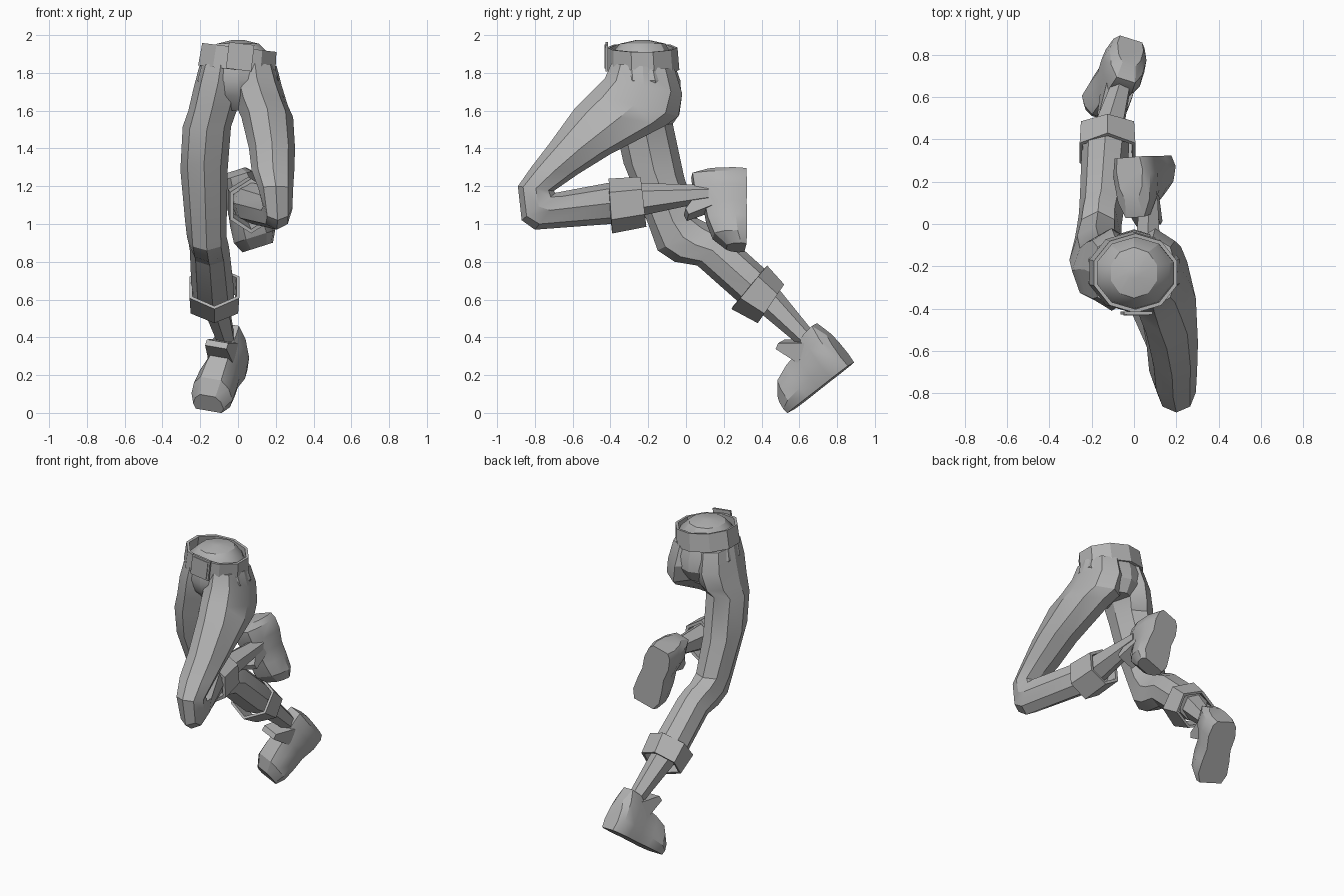
import bpy, bmesh, math
from mathutils import Vector, Matrix

if "Cube" in bpy.data.objects:
    bpy.data.objects.remove(bpy.data.objects["Cube"], do_unlink=True)

grey = bpy.data.materials.new("plain grey")
grey.use_nodes = True
COLOUR = (0.45, 0.45, 0.45, 1)
grey.diffuse_color = COLOUR
grey.node_tree.nodes["Principled BSDF"].inputs["Base Color"].default_value = COLOUR


def finish(name, bm, smooth=True):
    bmesh.ops.recalc_face_normals(bm, faces=bm.faces)
    mesh = bpy.data.meshes.new(name)
    bm.to_mesh(mesh)
    bm.free()
    mesh.materials.append(grey)
    ob = bpy.data.objects.new(name, mesh)
    bpy.context.collection.objects.link(ob)
    bpy.ops.object.select_all(action='DESELECT')
    ob.select_set(True)
    bpy.context.view_layer.objects.active = ob
    if smooth:
        bpy.ops.object.shade_smooth_by_angle(angle=math.radians(28))
    return ob


def bridge(bm, loops, caps=True):
    for a, b in zip(loops, loops[1:]):
        n = len(a)
        for i in range(n):
            j = (i + 1) % n
            bm.faces.new((a[i], a[j], b[j], b[i]))
    if caps:
        bm.faces.new(loops[0])
        bm.faces.new(loops[-1])


# each ring: centre x, half width, front (y, z), back (y, z)
def loft(name, rings, sides=8, wall=0, matrix=None):
    bm = bmesh.new()
    loops = []
    for cx, w, front, back in rings:
        f, b = Vector((cx, *front)), Vector((cx, *back))
        mid, half = (f + b) / 2, (f - b) / 2
        loop = []
        for i in range(sides):
            t = math.tau * i / sides
            loop.append(bm.verts.new(mid + half * math.cos(t) + Vector((w * math.sin(t), 0, 0))))
        loops.append(loop)
    bridge(bm, loops, caps=not wall)
    if matrix:
        bm.transform(matrix)
    ob = finish(name, bm, smooth=not wall)
    if wall:
        mod = ob.modifiers.new("wall", 'SOLIDIFY')
        mod.thickness = wall
        mod.offset = -1
    return ob


# hips, with a shallow dome closing the waist
def level(w, front, back, z):
    return (0, w, (front, z), (back, z))


loft("hips", [level(.03, -.26, -.20, 1.975), level(.115, -.35, -.11, 1.955),
              level(.175, -.395, -.075, 1.90), level(.205, -.41, -.055, 1.83),
              level(.225, -.415, -.03, 1.76), level(.19, -.39, -.025, 1.68),
              level(.09, -.31, -.07, 1.60)], sides=10)

# belt leans towards the left hip
lean = Matrix.Translation((0, 0, 1.875)) @ Matrix.Rotation(.12, 4, 'Y') @ Matrix.Translation((0, 0, -1.875))
loft("belt", [level(.208, -.42, -.045, 1.935), level(.216, -.42, -.035, 1.815)],
     sides=10, wall=.018, matrix=lean)


def plate(name, size, centre):
    bm = bmesh.new()
    bmesh.ops.create_cube(bm, size=1)
    bm.transform(lean @ Matrix.Translation(centre) @ Matrix.Diagonal((*size, 1)))
    return finish(name, bm, smooth=False)


plate("buckle_frame", (.135, .014, .14), (.01, -.42, 1.887))
plate("buckle_face", (.11, .014, .115), (.01, -.425, 1.887))

# raised left leg, bent at the knee
loft("left_trouser", [
    (.09, .115, (-.395, 1.85), (-.06, 1.82)),
    (.10, .132, (-.43, 1.77), (-.02, 1.69)),
    (.125, .138, (-.51, 1.69), (-.04, 1.57)),
    (.155, .137, (-.59, 1.61), (-.11, 1.52)),
    (.18, .122, (-.72, 1.43), (-.40, 1.37)),
    (.185, .113, (-.82, 1.30), (-.57, 1.265)),
    (.20, .092, (-.89, 1.20), (-.70, 1.175)),
    (.21, .078, (-.87, 1.02), (-.69, 1.165)),
    (.205, .082, (-.80, .97), (-.64, 1.175)),
    (.075, .095, (-.40, 1.0), (-.40, 1.22)),
    (.06, .10, (-.29, 1.02), (-.29, 1.21))])
loft("left_cuff", [(.07, .13, (-.39, .95), (-.41, 1.24)),
                   (.055, .125, (-.21, .985), (-.24, 1.25))], sides=6, wall=.022)
loft("left_shank", [(.06, .085, (-.30, 1.03), (-.30, 1.22)),
                    (.07, .048, (.12, 1.12), (.12, 1.205))], sides=6)

# trailing right leg
loft("right_trouser", [
    (-.09, .115, (-.395, 1.85), (-.06, 1.82)),
    (-.105, .13, (-.41, 1.75), (-.02, 1.69)),
    (-.135, .128, (-.39, 1.62), (-.035, 1.58)),
    (-.165, .128, (-.37, 1.50), (-.07, 1.53)),
    (-.18, .125, (-.33, 1.32), (-.01, 1.25)),
    (-.17, .11, (-.20, 1.0), (.06, 1.03)),
    (-.165, .105, (-.15, .86), (.12, 1.0)),
    (-.155, .105, (-.06, .80), (.16, .98)),
    (-.15, .105, (.06, .78), (.22, .94)),
    (-.135, .112, (.28, .585), (.425, .755)),
    (-.13, .108, (.37, .54), (.48, .68))])
loft("right_cuff", [(-.125, .152, (.24, .55), (.43, .78)),
                    (-.125, .145, (.38, .475), (.52, .68))], sides=6, wall=.018)
loft("right_shank", [(-.125, .08, (.38, .54), (.48, .67)),
                     (-.06, .05, (.62, .34), (.69, .41))], sides=6)


# shoes: flat sole along local x, heel at the origin, z away from the sole
SHOE = [(-.005, .065, .20), (.025, .092, .285), (.10, .107, .275), (.19, .095, .22),
        (.27, .108, .205), (.36, .115, .17), (.42, .085, .10)]


def shoe(side, heel, toe, up):
    x = (Vector(toe) - Vector(heel)).normalized()
    y = Vector(up).cross(x).normalized()
    z = x.cross(y)
    place = Matrix((x, y, z)).transposed().to_4x4()
    place.translation = heel
    bm = bmesh.new()
    loops = []
    for s, w, h in SHOE:
        half = [(w * .85, 0), (w, h * .3), (w * .85, h * .72), (w * .5, h)]
        outline = half + [(-a, b) for a, b in reversed(half)]
        loops.append([bm.verts.new((s, a, b)) for a, b in outline])
    bridge(bm, loops)
    bm.transform(place)
    finish(side + "_shoe", bm)
    # tongue flaring away from the instep
    bm = bmesh.new()
    loops = []
    for s, h, w, t in ((.15, .20, .07, .055), (.245, .315, .06, .016)):
        loops.append([bm.verts.new(p) for p in (
            (s - t, -w, h + t / 2), (s - t, w, h + t / 2), (s + t, w, h - t / 2), (s + t, -w, h - t / 2))])
    bridge(bm, loops)
    bm.transform(place)
    finish(side + "_tongue", bm, smooth=False)


shoe("left", (-.025, .315, 1.275), (.105, .315, .865), (.1, -1, -.05))
shoe("right", (-.015, .87, .255), (-.15, .57, .02), (-.05, -.6, .8))
